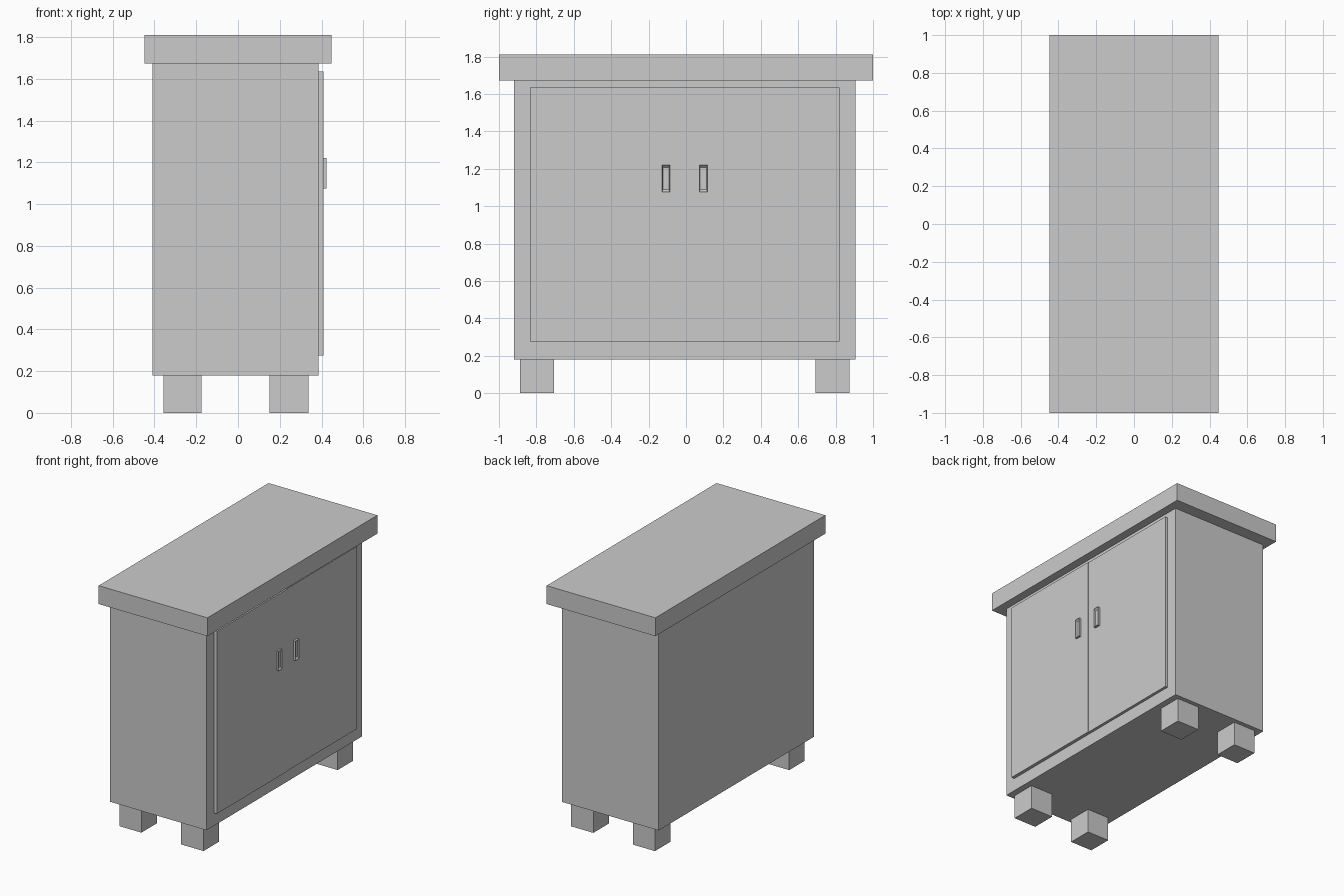
import bpy
import bmesh

if "Cube" in bpy.data.objects:
    bpy.data.objects.remove(bpy.data.objects["Cube"])

grey = bpy.data.materials.new("plain grey")
grey.diffuse_color = (0.6, 0.6, 0.6, 1)
grey.use_nodes = True
grey.node_tree.nodes["Principled BSDF"].inputs["Base Color"].default_value = grey.diffuse_color


def finish(name, bm):
    mesh = bpy.data.meshes.new(name)
    bm.to_mesh(mesh)
    bm.free()
    mesh.materials.append(grey)
    obj = bpy.data.objects.new(name, mesh)
    bpy.context.collection.objects.link(obj)
    return obj


def box_bmesh(x, y, z):
    """Box spanning the given (min, max) ranges."""
    bm = bmesh.new()
    bmesh.ops.create_cube(bm, size=1)
    for v in bm.verts:
        v.co = [r[0] if c < 0 else r[1] for c, r in zip(v.co, (x, y, z))]
    return bm


def box(name, x, y, z):
    return finish(name, box_bmesh(x, y, z))


# Cabinet body and overhanging top
box("cabinet_body", (-0.41, 0.385), (-0.92, 0.907), (0.18, 1.673))
box("table_top", (-0.448, 0.448), (-1, 1), (1.673, 1.81))

# Four square feet
for xn, x in (("back", (-0.357, -0.175)), ("front", (0.151, 0.337))):
    for yn, y in (("left", (-0.887, -0.705)), ("right", (0.692, 0.875))):
        box(f"{xn}_{yn}_foot", x, y, (0, 0.181))

# Two doors, the left one standing slightly proud
box("left_door", (0.384, 0.41), (-0.833, -0.006), (0.276, 1.635))
box("right_door", (0.384, 0.406), (-0.006, 0.822), (0.276, 1.635))

# Handles: thin raised plates with a recessed middle
for name, y in (("left_handle", (-0.129, -0.086)), ("right_handle", (0.071, 0.115))):
    bm = box_bmesh((0.404, 0.424), y, (1.075, 1.22))
    bm.normal_update()
    front = max(bm.faces, key=lambda f: f.normal.x)
    bmesh.ops.inset_region(bm, faces=[front], thickness=0.007)
    for v in front.verts:
        v.co.x -= 0.012
        v.co.z += 0.008 if v.co.z < 1.15 else -0.008
    finish(name, bm)
